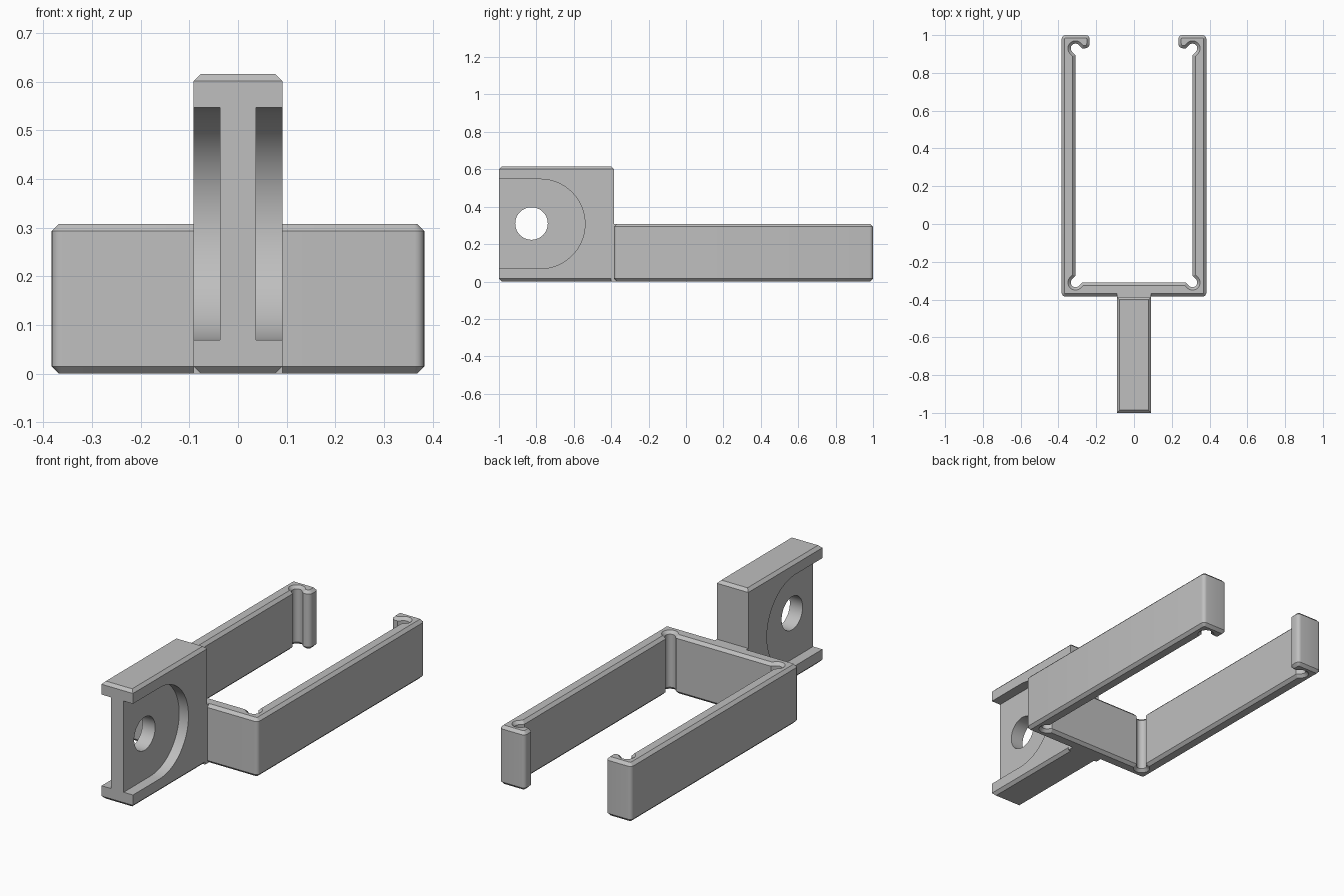
import bpy, bmesh
from math import radians, cos, sin

if "Cube" in bpy.data.objects:
    bpy.data.objects.remove(bpy.data.objects["Cube"])

GREY = (0.52, 0.52, 0.52, 1)
grey = bpy.data.materials.new("plain grey")
grey.use_nodes = True
grey.diffuse_color = GREY
grey.node_tree.nodes["Principled BSDF"].inputs["Base Color"].default_value = GREY

CHAMFER = 0.015
FRAME_H, BLOCK_H = 0.308, 0.616
BLOCK_X, WEB_X = 0.091, 0.037


def arc(cx, cy, r, start, end, steps):
    angles = [radians(start + (end - start) * i / steps) for i in range(steps + 1)]
    return [(cx + r * cos(a), cy + r * sin(a)) for a in angles]


def prism(name, outline, low, high, along="z", chamfer=0):
    """Extrude an outline along z (points x, y) or x (points y, z)."""
    place = (lambda p: (p[0], p[1], low)) if along == "z" else (lambda p: (low, p[0], p[1]))
    bm = bmesh.new()
    base = bm.faces.new([bm.verts.new(place(p)) for p in outline])
    extruded = bmesh.ops.extrude_face_region(bm, geom=[base], use_keep_orig=True)["geom"]
    top = [v for v in extruded if isinstance(v, bmesh.types.BMVert)]
    shift = (0, 0, high - low) if along == "z" else (high - low, 0, 0)
    bmesh.ops.translate(bm, verts=top, vec=shift)
    bmesh.ops.recalc_face_normals(bm, faces=bm.faces)
    if chamfer:
        rim = [e for e in bm.edges if abs(e.verts[0].co.z - e.verts[1].co.z) < 1e-5]
        bmesh.ops.bevel(bm, geom=rim, offset=chamfer, offset_type='OFFSET',
                        segments=1, affect='EDGES', clamp_overlap=False)
    mesh = bpy.data.meshes.new(name)
    bm.to_mesh(mesh)
    bm.free()
    obj = bpy.data.objects.new(name, mesh)
    bpy.context.collection.objects.link(obj)
    mesh.materials.append(grey)
    return obj


def activate(obj):
    bpy.ops.object.select_all(action='DESELECT')
    obj.select_set(True)
    bpy.context.view_layer.objects.active = obj


def box_outline(x, y0, y1):
    return [(-x, y0), (x, y0), (x, y1), (-x, y1)]


# Clip frame: half outline with rounded corners, hooked tip and corner reliefs
half = (arc(0.363, -0.364, 0.02, -90, 0, 5)
        + arc(0.363, 0.98, 0.02, 0, 90, 5)
        + arc(0.255, 0.98, 0.02, 90, 180, 5)
        + arc(0.26, 0.955, 0.025, 180, 270, 6)
        + [(0.275, 0.93)] + arc(0.31, 0.93, 0.025, 135, -45, 10) + [(0.31, 0.895)]
        + [(0.31, -0.275)] + arc(0.31, -0.31, 0.025, 45, -135, 10) + [(0.275, -0.31)])
outline = half + [(-x, y) for x, y in reversed(half)]
frame = prism("clip_frame", outline, 0, FRAME_H, chamfer=CHAMFER)

# Mounting block, and the filler that joins it to the frame
block = prism("mounting_block", box_outline(BLOCK_X, -1, -0.386), 0, BLOCK_H, chamfer=CHAMFER)
joint = prism("block_joint", box_outline(BLOCK_X, -0.402, -0.36), 0, FRAME_H)

# Round-ended side pockets open at the front, and the bolt hole
mid = BLOCK_H / 2
pocket = [(-1.1, mid - 0.239)] + arc(-0.779, mid, 0.239, -90, 90, 40) + [(-1.1, mid + 0.239)]
hole = arc(-0.826, mid + 0.002, 0.087, 0, 360, 48)[:-1]
cutters = [prism("left_pocket_cutter", pocket, WEB_X, 0.2, "x"),
           prism("right_pocket_cutter", pocket, -0.2, -WEB_X, "x"),
           prism("hole_cutter", hole, -0.15, 0.15, "x")]
for cutter in cutters:
    cutter.hide_render = True
    activate(block)
    cut = block.modifiers.new("cut", 'BOOLEAN')
    cut.operation = 'DIFFERENCE'
    cut.solver = 'EXACT'
    cut.object = cutter
    bpy.ops.object.modifier_apply(modifier=cut.name)
    bpy.data.objects.remove(cutter)

# Smooth the round parts, keeping chamfers and corners crisp
for obj in (frame, block, joint):
    activate(obj)
    bpy.ops.object.shade_smooth_by_angle(angle=radians(30))
